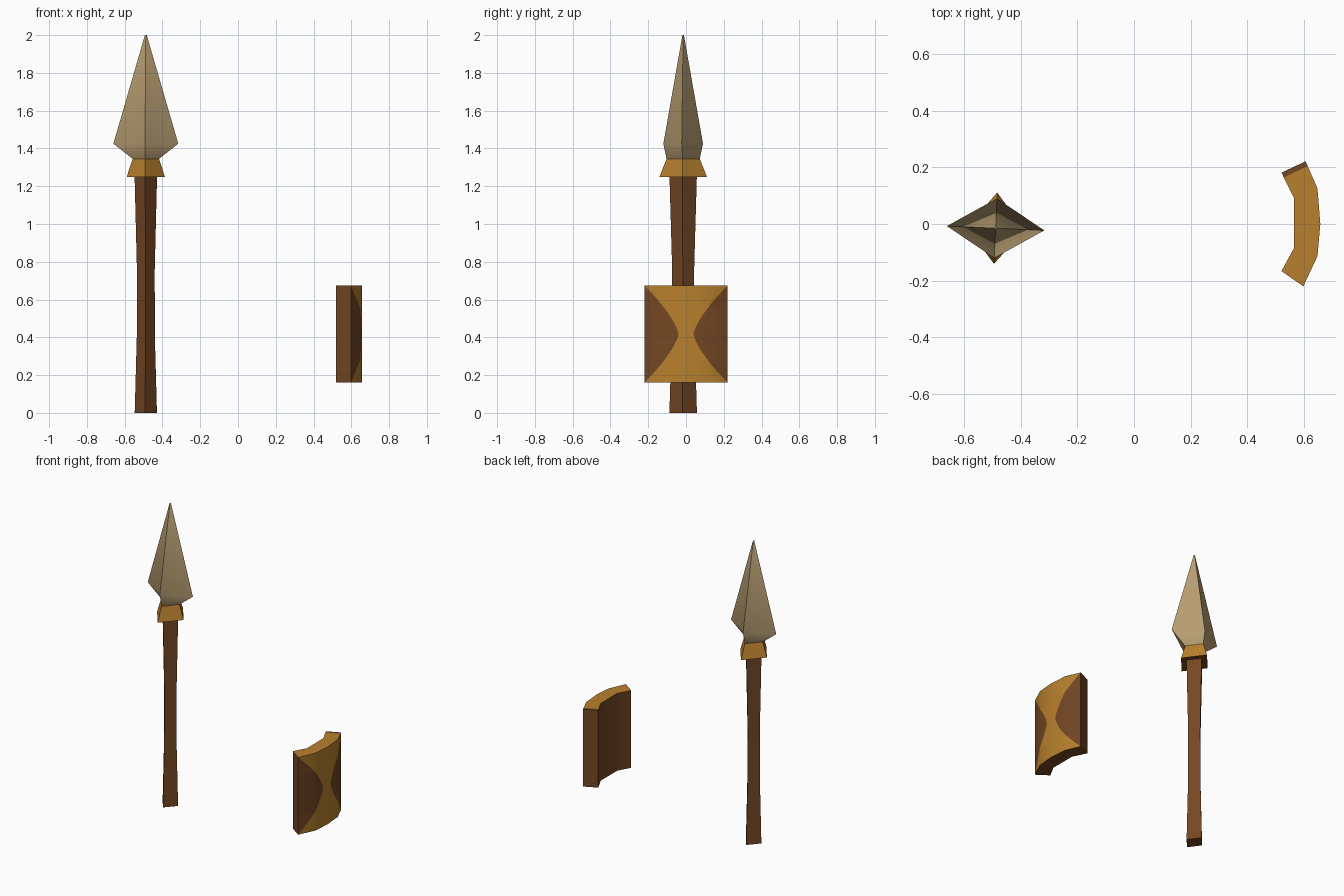
import bpy, bmesh, math
from mathutils import Matrix

cube = bpy.data.objects.get("Cube")
if cube:
    bpy.data.objects.remove(cube, do_unlink=True)


def material(name, rgb):
    m = bpy.data.materials.new(name)
    m.use_nodes = True
    m.diffuse_color = (*rgb, 1)
    m.node_tree.nodes["Principled BSDF"].inputs["Base Color"].default_value = (*rgb, 1)
    return m


BROWN = material("dark wood", (0.174, 0.063, 0.017))
GOLD = material("golden bronze", (0.479, 0.216, 0.027))
TAN = material("pale stone", (0.491, 0.352, 0.174))


def finish(name, bm, mats):
    """Turn a bmesh into an object whose sharp edges stay crisp."""
    bmesh.ops.remove_doubles(bm, verts=bm.verts, dist=0.0005)
    bmesh.ops.recalc_face_normals(bm, faces=bm.faces)
    mesh = bpy.data.meshes.new(name)
    bm.to_mesh(mesh)
    bm.free()
    for m in mats:
        mesh.materials.append(m)
    ob = bpy.data.objects.new(name, mesh)
    bpy.context.collection.objects.link(ob)
    bpy.ops.object.select_all(action='DESELECT')
    ob.select_set(True)
    bpy.context.view_layer.objects.active = ob
    bpy.ops.object.shade_smooth_by_angle(angle=math.radians(35))
    return ob


def diamond_loft(name, rings, mats):
    """Four-sided column; rings are (z, half width x, half width y)."""
    bm = bmesh.new()
    loops = [[bm.verts.new(p) for p in ((rx, 0, z), (0, ry, z), (-rx, 0, z), (0, -ry, z))]
             for z, rx, ry in rings]
    bottom = bm.faces.new(loops[0][::-1])
    bottom.material_index = len(mats) - 1
    bm.faces.new(loops[-1])
    for a, b in zip(loops, loops[1:]):
        for i in range(4):
            j = (i + 1) % 4
            bm.faces.new((a[i], a[j], b[j], b[i]))
    # slight hand-made twist, then move to the spear axis
    bm.transform(Matrix.Translation((-0.488, -0.015, 0)) @ Matrix.Rotation(-0.045, 4, 'Z'))
    return finish(name, bm, mats)


# Spear
diamond_loft("spear_shaft", [(0, 0.059, 0.073), (0.4, 0.048, 0.061), (0.75, 0.047, 0.058),
                             (1.27, 0.060, 0.073)], [BROWN])
diamond_loft("spear_collar", [(1.25, 0.101, 0.126), (1.345, 0.07, 0.088)], [GOLD, BROWN])
diamond_loft("spear_head", [(1.345, 0.07, 0.088), (1.425, 0.172, 0.105), (2.0, 0.005, 0.004)], [TAN])

# Curved shield: (x, y) points of the outer and inner arcs
OUTER = [(0.597, -0.22), (0.647, -0.113), (0.657, 0.0), (0.647, 0.125), (0.605, 0.221)]
INNER = [(0.52, -0.166), (0.565, -0.083), (0.565, 0.0), (0.565, 0.09), (0.52, 0.181)]
Z0, Z1 = 0.16, 0.675


def outer_x(y):
    for (xa, ya), (xb, yb) in zip(OUTER, OUTER[1:]):
        if y <= yb:
            return xa + (xb - xa) * (y - ya) / (yb - ya)
    return OUTER[-1][0]


# Shield front: golden hourglass between two brown curved wedges
bm = bmesh.new()
ROWS = 20
rows = []
for r in range(ROWS + 1):
    t = abs(2 * r / ROWS - 1)
    s = 0.18 + 0.82 * t ** 1.4
    z = Z0 + (Z1 - Z0) * r / ROWS
    rows.append([bm.verts.new((0, y, z)) for y in (-0.22, -0.22 * s, 0, 0.221 * s, 0.221)])
for a, b in zip(rows, rows[1:]):
    for i in range(4):
        f = bm.faces.new((a[i], a[i + 1], b[i + 1], b[i]))
        f.material_index = 1 if i in (1, 2) else 0
bmesh.ops.remove_doubles(bm, verts=bm.verts, dist=0.0005)
for _, y in (OUTER[1], OUTER[3]):
    bmesh.ops.bisect_plane(bm, geom=bm.verts[:] + bm.edges[:] + bm.faces[:],
                           plane_co=(0, y, 0), plane_no=(0, 1, 0))
for v in bm.verts:
    v.co.x = outer_x(v.co.y)

# Shield top, bottom, back and ends
corners = [[bm.verts.new((x, y, z)) for z in (Z0, Z1) for x, y in (o, i)]
           for o, i in zip(OUTER, INNER)]      # outer low, inner low, outer high, inner high
for a, b in zip(corners, corners[1:]):
    bm.faces.new((a[0], a[1], b[1], b[0]))
    bm.faces.new((a[1], a[3], b[3], b[1]))
    bm.faces.new((a[2], b[2], b[3], a[3])).material_index = 1
for c in (corners[0], corners[-1]):
    bm.faces.new((c[0], c[1], c[3], c[2]))

# Brown band across one end of the golden top
tops = [f for f in bm.faces if f.material_index == 1 and min(v.co.z for v in f.verts) > Z1 - 0.001]
edges = {e for f in tops for e in f.edges}
verts = {v for f in tops for v in f.verts}
bmesh.ops.bisect_plane(bm, geom=list(verts) + list(edges) + tops,
                       plane_co=(0.53, 0.165, 0), plane_no=(-0.43, 0.9, 0))
for f in bm.faces:
    c = f.calc_center_median()
    if min(v.co.z for v in f.verts) > Z1 - 0.001 and -0.43 * (c.x - 0.53) + 0.9 * (c.y - 0.165) > 0:
        f.material_index = 0
finish("shield", bm, [BROWN, GOLD])
